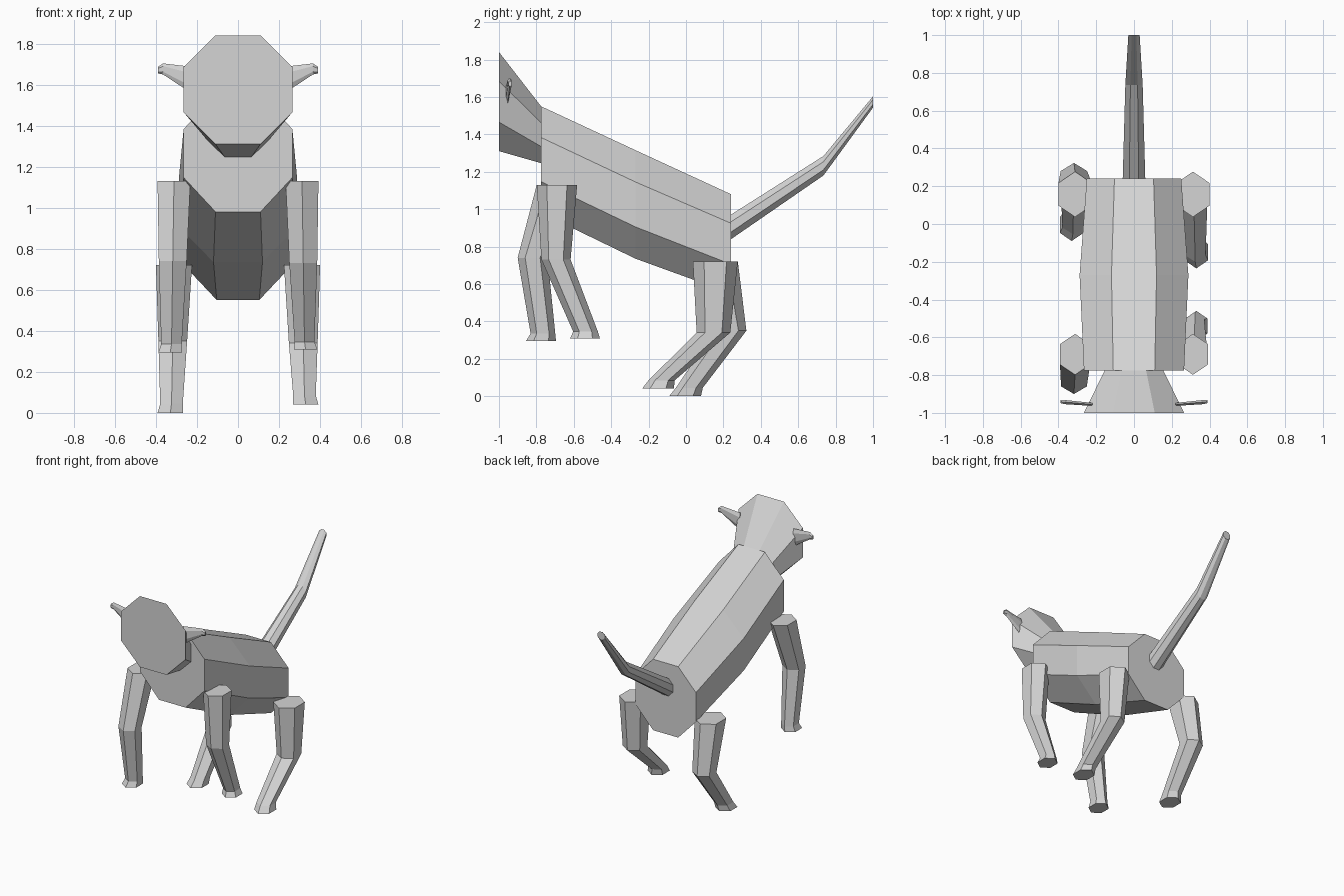
import bpy
import bmesh
from math import pi, cos, sin

cube = bpy.data.objects.get("Cube")
if cube:
    bpy.data.objects.remove(cube)

grey = bpy.data.materials.new("plain_grey")
grey.use_nodes = True
colour = (0.66, 0.66, 0.66, 1)
grey.diffuse_color = colour
grey.node_tree.nodes["Principled BSDF"].inputs["Base Color"].default_value = colour


def loft(name, sides, axis, rings):
    """Closed tube through rings of (centre, radius a, radius b), each ring
    lying square to the axis; a and b follow the two remaining axes."""
    u, v = [i for i in range(3) if i != axis]
    flat = cos(pi / sides)
    bm = bmesh.new()
    loops = []
    for centre, ra, rb in rings:
        loop = []
        for k in range(sides):
            angle = 2 * pi * (k + 0.5) / sides
            co = list(centre)
            co[u] += ra * cos(angle) / flat
            # Eight-sided rings end in flats, six-sided ones in points
            co[v] += rb * sin(angle) / (flat if sides == 8 else 1)
            loop.append(bm.verts.new(co))
        loops.append(loop)
    for a, b in zip(loops, loops[1:]):
        for k in range(sides):
            n = (k + 1) % sides
            bm.faces.new((a[k], a[n], b[n], b[k]))
    bm.faces.new(loops[0])
    bm.faces.new(loops[-1])
    bmesh.ops.recalc_face_normals(bm, faces=bm.faces)
    mesh = bpy.data.meshes.new(name)
    bm.to_mesh(mesh)
    bm.free()
    mesh.materials.append(grey)
    obj = bpy.data.objects.new(name, mesh)
    bpy.context.collection.objects.link(obj)
    return obj


# Trunk, sloping down to the hips
loft("body", 8, 1, [
    ((0, -0.775, 1.265), 0.265, 0.285),
    ((0, -0.27, 1.025), 0.288, 0.29),
    ((0, 0.24, 0.815), 0.25, 0.265)])

# Head flares forward to a flat face
loft("head", 8, 1, [
    ((0, -0.775, 1.398), 0.155, 0.152),
    ((0, -1.0, 1.575), 0.265, 0.265)])

# Tail with one bend
loft("tail", 8, 1, [
    ((0, 0.23, 0.898), 0.06, 0.066),
    ((0, 0.735, 1.232), 0.046, 0.052),
    ((0, 1.0, 1.573), 0.03, 0.03)])

# Thin ears pointing outwards
for side, label in ((1, "left"), (-1, "right")):
    loft(label + "_ear", 6, 0, [
        ((side * 0.22, -0.955, 1.62), 0.008, 0.066),
        ((side * 0.365, -0.943, 1.676), 0.011, 0.027),
        ((side * 0.39, -0.94, 1.67), 0.008, 0.016)])

# Legs: top, knee, ankle and sole as (y, z, x radius, y radius)
legs = {
    "left_front_leg": (1, [(-0.69, 1.13, 0.08, 0.108), (-0.695, 0.73, 0.068, 0.078),
                           (-0.537, 0.345, 0.048, 0.066), (-0.54, 0.308, 0.058, 0.08)]),
    "right_front_leg": (-1, [(-0.69, 1.13, 0.08, 0.108), (-0.82, 0.74, 0.068, 0.08),
                             (-0.765, 0.335, 0.05, 0.066), (-0.775, 0.295, 0.058, 0.08)]),
    "left_rear_leg": (1, [(0.157, 0.72, 0.088, 0.12), (0.147, 0.34, 0.07, 0.09),
                          (-0.13, 0.085, 0.055, 0.07), (-0.15, 0.04, 0.062, 0.085)]),
    "right_rear_leg": (-1, [(0.157, 0.72, 0.088, 0.12), (0.238, 0.35, 0.07, 0.085),
                            (0.018, 0.045, 0.055, 0.072), (-0.005, 0, 0.062, 0.085)]),
}
for name, (side, joints) in legs.items():
    loft(name, 6, 2, [
        ((side * (0.312 + 0.012 * i / 2), y, z), rx, ry)
        for i, (y, z, rx, ry) in enumerate(joints)])
